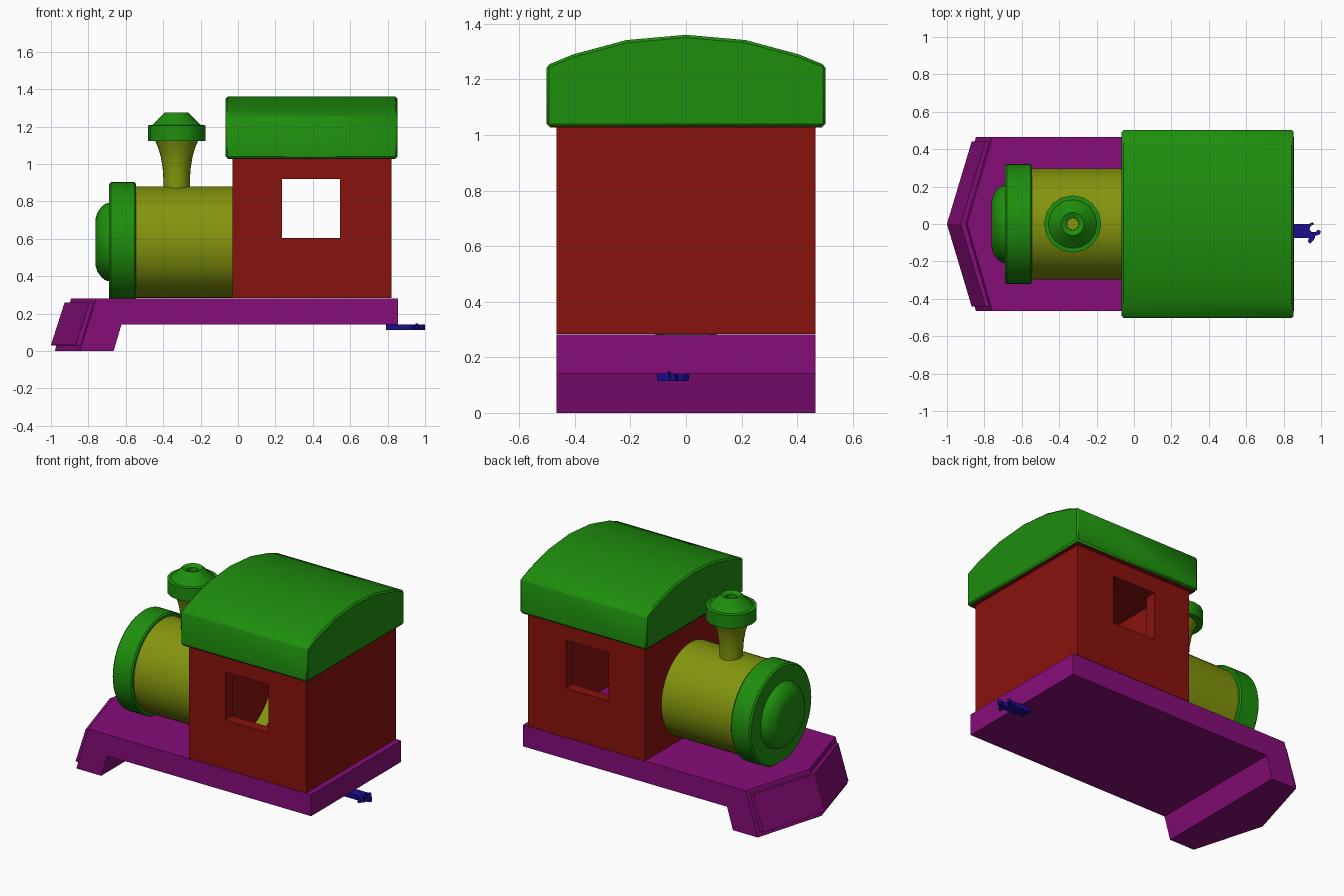
import bpy, bmesh
from math import pi, radians
from mathutils import Matrix, Vector

if "Cube" in bpy.data.objects:
    bpy.data.objects.remove(bpy.data.objects["Cube"])


def material(name, rgb):
    m = bpy.data.materials.new(name)
    m.diffuse_color = (*rgb, 1)
    m.use_nodes = True
    m.node_tree.nodes["Principled BSDF"].inputs["Base Color"].default_value = m.diffuse_color
    return m


GREEN = material("green", (0.013, 0.27, 0.004))
OLIVE = material("olive", (0.23, 0.30, 0.004))
RED = material("red", (0.25, 0.006, 0.004))
PURPLE = material("purple", (0.24, 0.004, 0.19))
BLUE = material("blue", (0.010, 0.004, 0.27))


def finish(bm, name, mat, smooth=None):
    bmesh.ops.recalc_face_normals(bm, faces=bm.faces)
    me = bpy.data.meshes.new(name)
    bm.to_mesh(me)
    bm.free()
    ob = bpy.data.objects.new(name, me)
    bpy.context.collection.objects.link(ob)
    if mat:
        me.materials.append(mat)
    bpy.ops.object.select_all(action='DESELECT')
    bpy.context.view_layer.objects.active = ob
    ob.select_set(True)
    if smooth:
        bpy.ops.object.shade_smooth_by_angle(angle=radians(smooth))
    return ob


def loft(sections, name, mat, smooth=None, bevel=0):
    """Bridge matching closed sections and cap both ends."""
    bm = bmesh.new()
    rings = [[bm.verts.new(p) for p in s] for s in sections]
    n = len(rings[0])
    for a, b in zip(rings, rings[1:]):
        for i in range(n):
            j = (i + 1) % n
            bm.faces.new((a[i], a[j], b[j], b[i]))
    bm.faces.new(rings[0])
    bm.faces.new(rings[-1])
    if bevel:
        bmesh.ops.recalc_face_normals(bm, faces=bm.faces)
        sharp = [e for e in bm.edges if e.calc_face_angle(0) > radians(50)]
        bmesh.ops.bevel(bm, geom=sharp, offset=bevel, segments=1,
                        affect='EDGES', profile=0.5)
    return finish(bm, name, mat, smooth)


def box(lo, hi, name, mat):
    s = [[(x, y, z) for x, y in ((lo[0], lo[1]), (hi[0], lo[1]),
                                 (hi[0], hi[1]), (lo[0], hi[1]))]
         for z in (lo[2], hi[2])]
    return loft(s, name, mat)


def lathe(profile, origin, name, mat, steps, along_x=False):
    """Revolve (radius, height) points about z, or about x if along_x."""
    bm = bmesh.new()
    vs = [bm.verts.new((r, 0, h)) for r, h in profile]
    es = [bm.edges.new(p) for p in zip(vs, vs[1:])]
    bmesh.ops.spin(bm, geom=vs + es, cent=(0, 0, 0), axis=(0, 0, 1),
                   angle=2 * pi, steps=steps)
    bmesh.ops.remove_doubles(bm, verts=bm.verts, dist=0.0005)
    m = Matrix.Translation(Vector(origin))
    if along_x:
        m = m @ Matrix.Rotation(pi / 2, 4, 'Y')
    bmesh.ops.transform(bm, matrix=m, verts=bm.verts)
    return finish(bm, name, mat, 35)


def cut(ob, cutter):
    mod = ob.modifiers.new("cut", 'BOOLEAN')
    mod.operation = 'DIFFERENCE'
    mod.solver = 'EXACT'
    mod.object = cutter
    bpy.context.view_layer.objects.active = ob
    bpy.ops.object.modifier_apply(modifier=mod.name)
    bpy.data.objects.remove(cutter)


# Chassis: side profile whose front is pulled forward to a point in the middle
def chassis_section(y, push):
    return [(x, y, z) for x, z in
            ((0.855, 0.282), (0.855, 0.142), (-0.623, 0.142), (-0.665, 0),
             (-0.845 - push, 0), (-0.757 - push, 0.282))]


loft([chassis_section(-0.465, 0), chassis_section(0, 0.135),
      chassis_section(0.465, 0)], "chassis", PURPLE)


# Raised sloping plate on the pointed front
def plate_section(y, push):
    return [(x - push, y, z) for x, z in
            ((-0.868, 0.032), (-0.795, 0.26), (-0.74, 0.25), (-0.81, 0.025))]


loft([plate_section(-0.44, 0), plate_section(0, 0.132),
      plate_section(0.44, 0)], "front_plate", PURPLE)

# Cabin: hollow walls with a window through both sides
cabin = box((-0.03, -0.465, 0.284), (0.82, 0.465, 1.03), "cabin_walls", RED)
cut(cabin, box((0.04, -0.395, 0.2), (0.75, 0.395, 1.2), "room_cutter", None))
cut(cabin, box((0.235, -0.7, 0.605), (0.545, 0.7, 0.92), "window_cutter", None))
box((-0.055, -0.49, 1.026), (0.84, 0.49, 1.04), "ceiling", RED)

# Arched roof
half = [(0.502, 1.03), (0.502, 1.25), (0.405, 1.29), (0.215, 1.341)]
arch = half + [(0, 1.36)] + [(-y, z) for y, z in reversed(half)]
loft([[(x, y, z) for y, z in arch] for x in (-0.066, 0.853)],
     "roof", GREEN, smooth=40, bevel=0.01)

# Boiler (open tube reaching through the cabin wall), front ring and domed door
AXIS = (0, 0, 0.583)
lathe([(0, -0.6), (0.298, -0.6), (0.298, 0.12)],
      AXIS, "boiler", OLIVE, 48, True)
lathe([(0, -0.688), (0.285, -0.688), (0.31, -0.69), (0.32, -0.68),
       (0.32, -0.553), (0.312, -0.545), (0, -0.545)],
      AXIS, "boiler_ring", GREEN, 48, True)
lathe([(0, -0.762), (0.125, -0.762), (0.158, -0.752), (0.188, -0.73),
       (0.205, -0.708), (0.212, -0.68), (0, -0.68)],
      AXIS, "boiler_door", GREEN, 40, True)

# Chimney and its hollow cap
STACK = (-0.328, 0, 0)
lathe([(0, 0.84), (0.071, 0.84), (0.071, 0.92), (0.075, 0.98), (0.085, 1.04),
       (0.1, 1.09), (0.115, 1.125), (0, 1.125)], STACK, "chimney", OLIVE, 24)
lathe([(0, 1.122), (0.153, 1.122), (0.153, 1.207), (0.13, 1.209),
       (0.062, 1.276), (0.033, 1.262), (0.033, 1.19), (0, 1.19)],
      STACK, "chimney_cap", GREEN, 16)
lathe([(0, 1.18), (0.032, 1.18), (0.032, 1.235), (0, 1.235)],
      STACK, "chimney_core", OLIVE, 16)

# Coupling hook and pin
hook = [(0.79, 0), (0.935, 0), (0.955, 0.01), (0.965, 0), (0.945, -0.01),
        (0.938, -0.028), (0.95, -0.044), (0.972, -0.043), (0.985, -0.03),
        (1.0, -0.04), (0.993, -0.056), (0.97, -0.062), (0.965, -0.08),
        (0.942, -0.105), (0.93, -0.095), (0.935, -0.075), (0.79, -0.075)]
loft([[(x, y, z) for x, y in hook] for z in (0.114, 0.142)],
     "coupling_hook", BLUE)
lathe([(0, 0.12), (0.007, 0.12), (0.007, 0.148), (0, 0.148)],
      (0.955, -0.06, 0), "coupling_pin", BLUE, 10)
